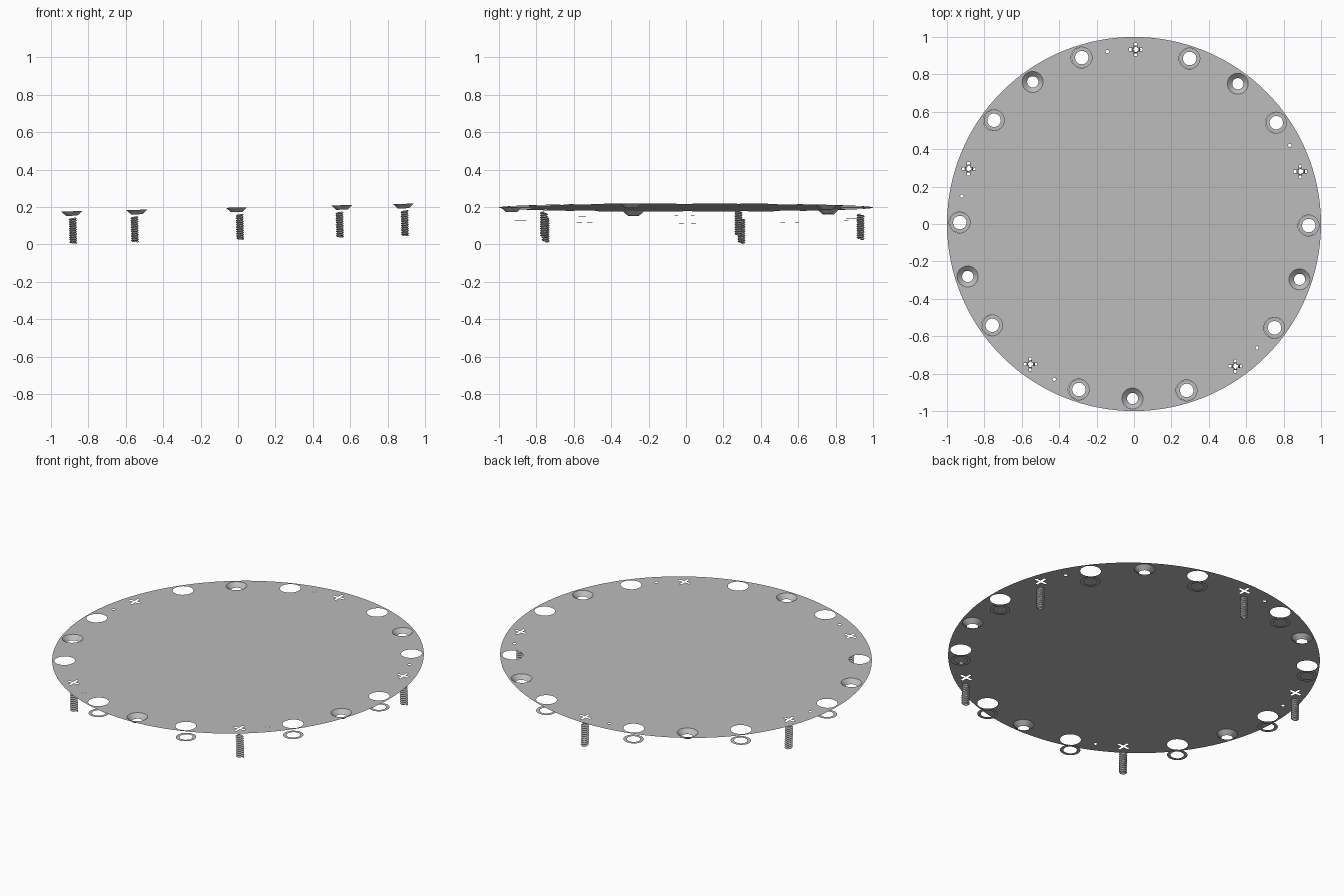
import bpy, bmesh, math
from mathutils import Matrix, Vector

cube = bpy.data.objects.get("Cube")
if cube:
    bpy.data.objects.remove(cube)

steel = bpy.data.materials.new("grey steel")
steel.use_nodes = True
colour = (0.5, 0.5, 0.5, 1)
steel.diffuse_color = colour
steel.node_tree.nodes["Principled BSDF"].inputs["Base Color"].default_value = colour

TILT = Matrix.Translation((0, 0, 0.197)) @ Matrix.Rotation(-0.0225, 4, "Y")
RING = 0.933          # radius of the bolt circle
HOLE = 0.056
SEG = 32


def add_part(name, bm, smooth=False):
    mesh = bpy.data.meshes.new(name)
    bm.to_mesh(mesh)
    bm.free()
    mesh.materials.append(steel)
    obj = bpy.data.objects.new(name, mesh)
    obj.matrix_world = TILT
    bpy.context.collection.objects.link(obj)
    for poly in mesh.polygons:
        poly.use_smooth = smooth
    return obj


def spot(degrees):
    a = math.radians(degrees)
    return Vector((RING * math.cos(a), RING * math.sin(a), 0))


def circle(centre, r, z=0, n=SEG):
    return [centre + Vector((r * math.cos(t), r * math.sin(t), z))
            for t in (math.tau * i / n for i in range(n))]


def cross(centre, arm=0.036, half=0.007):
    points = []
    for q in range(4):
        turn = Matrix.Rotation(q * math.pi / 2, 3, "Z")
        for p in ((half, -half), (arm, -half), (arm, half)):
            points.append(centre + turn @ Vector((*p, 0)))
    # each arm begins at the inner corner shared with the previous one
    return points


def band(bm, lower, upper):
    a = [bm.verts.new(p) for p in lower]
    b = [bm.verts.new(p) for p in upper]
    for i in range(len(a)):
        j = (i + 1) % len(a)
        bm.faces.new((a[i], a[j], b[j], b[i]))


# Places round the rim: screws, countersinks and washers
screws = [spot(89.5 - 72 * k) for k in range(5)]
sinks = [spot(53.5 - 72 * k) for k in range(5)]
washers = [spot(71.5 - 36 * k) for k in range(10)]
pins = [spot(98.8 - 72 * k) for k in range(5)]

# Thin cover plate with all its openings
bm = bmesh.new()
loops = [circle(Vector(), 1, n=128)]
loops += [circle(c, HOLE) for c in sinks + washers]
loops += [circle(c, 0.009, n=12) for c in pins]
loops += [cross(c) for c in screws]
edges = []
for loop in loops:
    verts = [bm.verts.new(p) for p in loop]
    edges += [bm.edges.new((v, verts[i - 1])) for i, v in enumerate(verts)]
bmesh.ops.triangle_fill(bm, use_beauty=True, use_dissolve=False,
                        edges=edges, normal=(0, 0, 1))
for face in bm.faces:
    face.normal_update()
    if face.normal.z < 0:
        face.normal_flip()
add_part("cover_plate", bm)

# Conical countersinks
bm = bmesh.new()
for c in sinks:
    band(bm, circle(c, HOLE), circle(c, 0.03, -0.024))
add_part("countersinks", bm, True)

# Flat washers below the larger holes
bm = bmesh.new()
for c in washers:
    band(bm, circle(c, 0.055, -0.065), circle(c, 0.036, -0.065))
add_part("washers", bm)

# Hollow threaded screw shafts: a zigzag profile swept along a helix
TURNS, STEPS = 11, 20
TOP, BOTTOM = -0.033, -0.175
pitch = (TOP - BOTTOM) / (TURNS + 1)
bm = bmesh.new()
for c in screws:
    rows = []
    for i in range(TURNS * STEPS + 1):
        t = math.tau * i / STEPS
        z = BOTTOM + pitch * i / STEPS
        rows.append([bm.verts.new(c + Vector((r * math.cos(t), r * math.sin(t), z + dz)))
                     for r, dz in ((0.015, 0), (0.022, pitch / 2), (0.015, pitch))])
    for a, b in zip(rows, rows[1:]):
        for k in range(2):
            bm.faces.new((a[k], b[k], b[k + 1], a[k + 1]))
bmesh.ops.remove_doubles(bm, verts=bm.verts, dist=0.0001)
add_part("screw_threads", bm)
